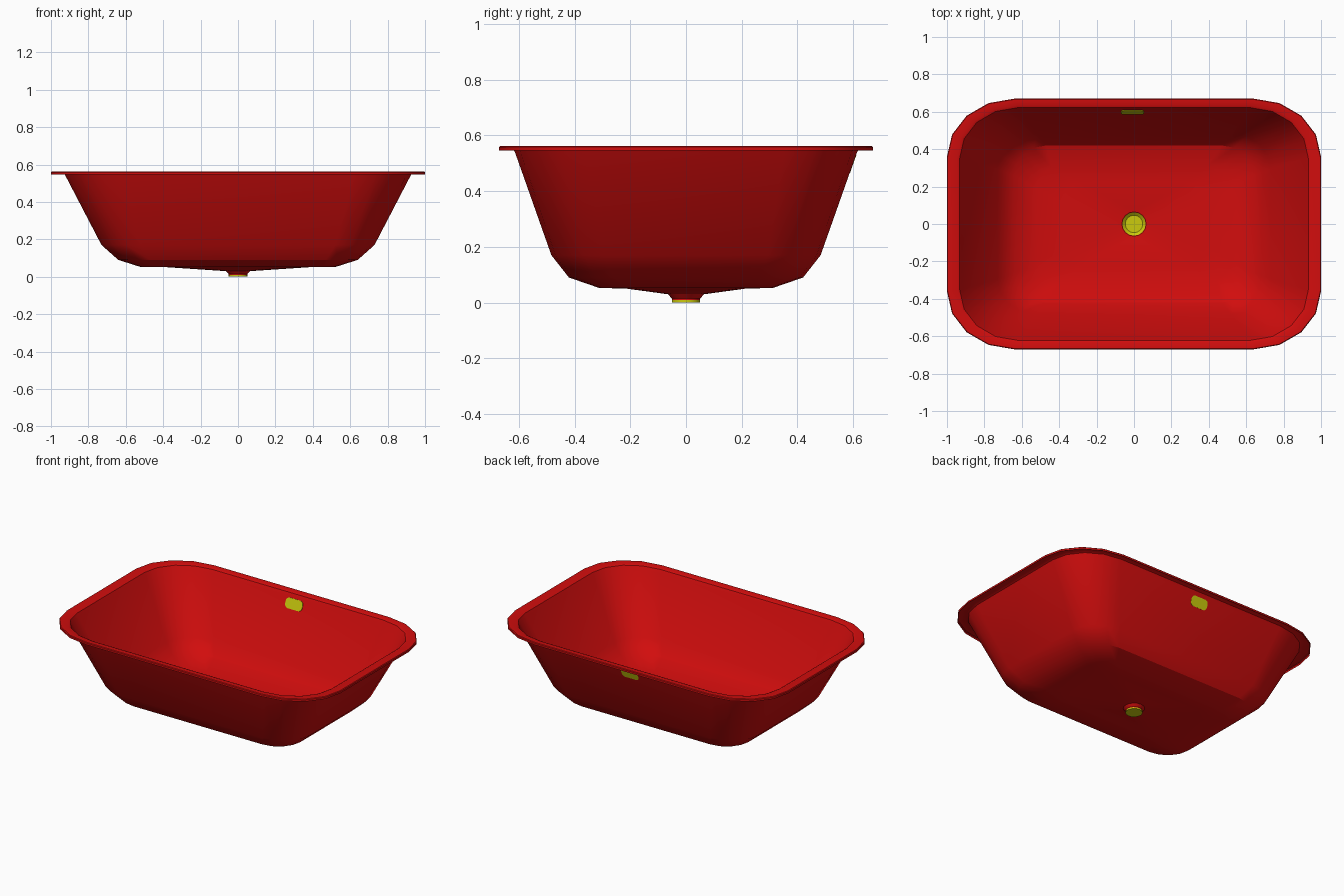
import bpy, bmesh, math
from mathutils import Matrix

old = bpy.data.objects.get("Cube")
if old:
    bpy.data.objects.remove(old)


def material(name, rgb):
    m = bpy.data.materials.new(name)
    m.use_nodes = True
    m.diffuse_color = (*rgb, 1)
    m.node_tree.nodes["Principled BSDF"].inputs["Base Color"].default_value = (*rgb, 1)
    return m


red = material("red enamel", (0.64, 0.004, 0.004))
yellow = material("yellow metal", (0.60, 0.60, 0.004))


def finish(bm, name, mat):
    bmesh.ops.remove_doubles(bm, verts=bm.verts, dist=0.0005)
    mesh = bpy.data.meshes.new(name)
    bm.to_mesh(mesh)
    bm.free()
    obj = bpy.data.objects.new(name, mesh)
    bpy.context.collection.objects.link(obj)
    mesh.materials.append(mat)
    bpy.ops.object.select_all(action='DESELECT')
    obj.select_set(True)
    bpy.context.view_layer.objects.active = obj
    bpy.ops.object.shade_smooth_by_angle(angle=math.radians(30))
    return obj


def rounded_ring(bm, hx, hy, rx, ry, z, steps=4):
    """Rounded rectangle of half size hx, hy with elliptical corners."""
    ring = []
    for q, (sx, sy) in enumerate([(1, 1), (-1, 1), (-1, -1), (1, -1)]):
        for i in range(steps + 1):
            a = math.pi / 2 * (q + i / steps)
            ring.append(bm.verts.new((sx * (hx - rx) + rx * math.cos(a),
                                      sy * (hy - ry) + ry * math.sin(a), z)))
    return ring


def bridge(bm, a, b):
    n = len(a)
    for i in range(n):
        j = (i + 1) % n
        bm.faces.new((a[i], a[j], b[j], b[i]))


# Basin: one pressed sheet, from the turned-down rim to the drain neck
sections = [  # half x, half y, corner rx, corner ry, z
    (1.00, 0.67, 0.36, 0.31, 0.546),
    (1.00, 0.67, 0.36, 0.31, 0.558),
    (0.996, 0.666, 0.356, 0.306, 0.562),
    (0.945, 0.635, 0.32, 0.28, 0.562),
    (0.932, 0.622, 0.31, 0.27, 0.556),
    (0.92, 0.612, 0.30, 0.26, 0.535),
    (0.73, 0.483, 0.21, 0.19, 0.17),
    (0.64, 0.42, 0.17, 0.16, 0.09),
    (0.52, 0.31, 0.13, 0.12, 0.052),
    (0.38, 0.22, 0.10, 0.10, 0.051),
    (0.065, 0.065, 0.065, 0.065, 0.03),
    (0.05, 0.05, 0.05, 0.05, 0.014),
    (0.05, 0.05, 0.05, 0.05, 0.008),
]
bm = bmesh.new()
rings = [rounded_ring(bm, *s) for s in sections]
for a, b in zip(rings, rings[1:]):
    bridge(bm, a, b)
finish(bm, "basin", red)

# Drain: shallow dish lining the neck, closed by a disc underneath
bm = bmesh.new()
dish = [(0.063, 0.0315), (0.047, 0.017), (0.047, 0.009), (0.051, 0.009), (0.051, 0.0)]
rings = [rounded_ring(bm, r, r, r, r, z) for r, z in dish]
for a, b in zip(rings, rings[1:]):
    bridge(bm, a, b)
bmesh.ops.remove_doubles(bm, verts=bm.verts, dist=0.0005)
for z, r in ((0.017, 0.047), (0.0, 0.051)):
    loop = [v for v in bm.verts if abs(v.co.z - z) < 1e-4]
    loop.sort(key=lambda v: math.atan2(v.co.y, v.co.x))
    bm.faces.new(loop if z else loop[::-1])
finish(bm, "drain", yellow)

# Overflow: thin rounded plate set in the sloping back wall
bm = bmesh.new()
back = rounded_ring(bm, 0.062, 0.033, 0.024, 0.024, -0.001)
front = rounded_ring(bm, 0.062, 0.033, 0.024, 0.024, 0.004)
bridge(bm, back, front)
bm.faces.new(front)
bm.faces.new(back[::-1])
lean = math.atan2(0.535 - 0.17, 0.612 - 0.483)
bm.transform(Matrix.Translation((-0.008, 0.599, 0.498)) @ Matrix.Rotation(lean, 4, 'X'))
finish(bm, "overflow", yellow)
